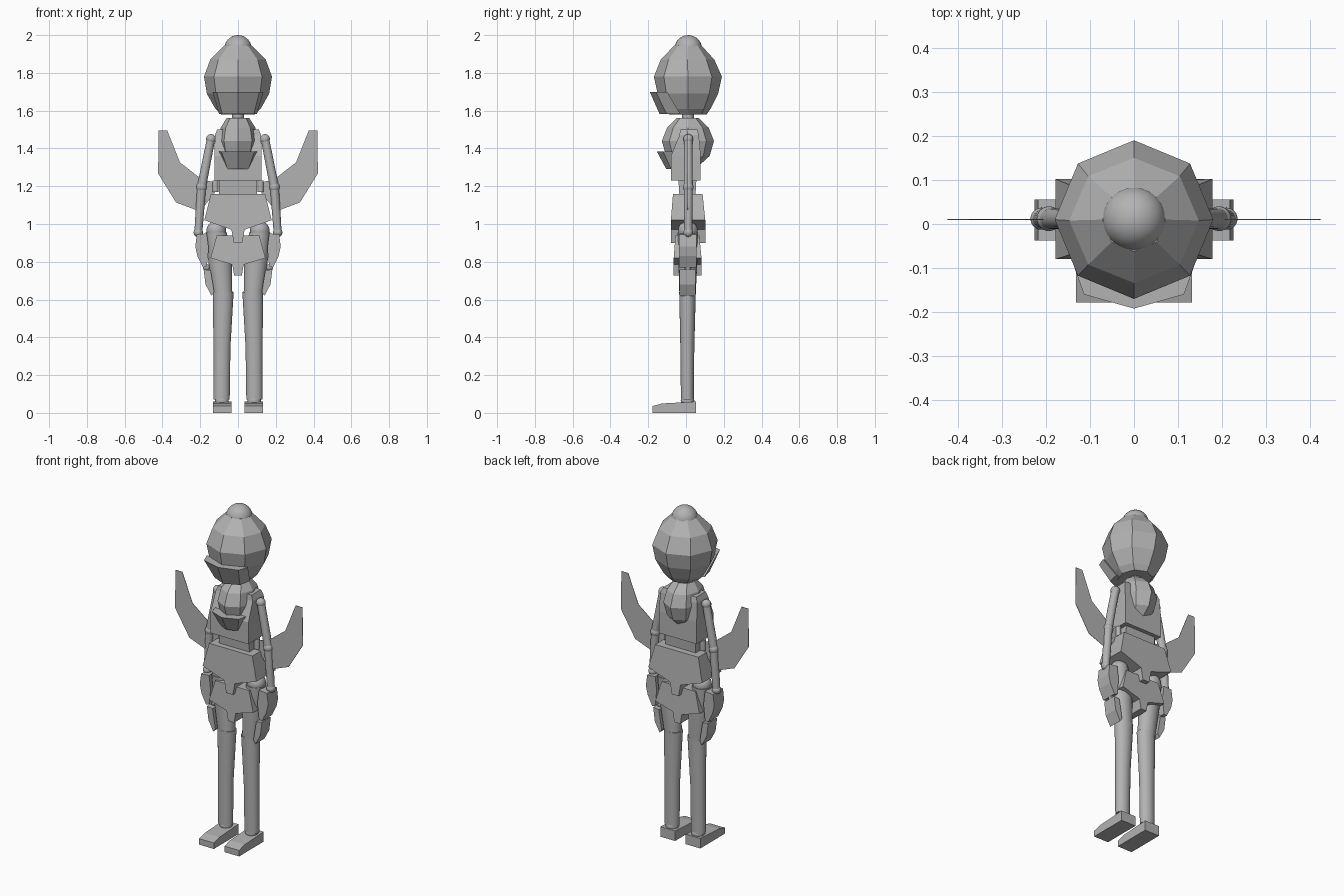
import bpy, bmesh, math
from mathutils import Vector

if "Cube" in bpy.data.objects:
    bpy.data.objects.remove(bpy.data.objects["Cube"])

grey = bpy.data.materials.new("plain grey")
grey.diffuse_color = (0.45, 0.45, 0.45, 1)
grey.use_nodes = True
grey.node_tree.nodes["Principled BSDF"].inputs["Base Color"].default_value = grey.diffuse_color


def make(name, bm, smooth=False):
    bmesh.ops.recalc_face_normals(bm, faces=bm.faces)
    me = bpy.data.meshes.new(name)
    bm.to_mesh(me)
    bm.free()
    me.materials.append(grey)
    for p in me.polygons:
        p.use_smooth = smooth
    ob = bpy.data.objects.new(name, me)
    bpy.context.collection.objects.link(ob)
    if smooth:
        bpy.ops.object.select_all(action='DESELECT')
        ob.select_set(True)
        bpy.context.view_layer.objects.active = ob
        bpy.ops.object.shade_smooth_by_angle(angle=math.radians(40))
    return ob


def bridge(bm, rings):
    """Skin a stack of point rings and cap both ends."""
    vs = [[bm.verts.new(p) for p in r] for r in rings]
    n = len(vs[0])
    for a, b in zip(vs, vs[1:]):
        for i in range(n):
            bm.faces.new((a[i], a[(i + 1) % n], b[(i + 1) % n], b[i]))
    bm.faces.new(vs[0])
    bm.faces.new(vs[-1])


def lathe(name, rings, n, smooth=False):
    """Rings are (x, y, z, rx, ry)."""
    bm = bmesh.new()
    bridge(bm, [[(x + rx * math.cos(2 * math.pi * i / n),
                  y + ry * math.sin(2 * math.pi * i / n), z) for i in range(n)]
                for x, y, z, rx, ry in rings])
    return make(name, bm, smooth)


def ball(name, c, r, squash=1):
    bm = bmesh.new()
    bmesh.ops.create_uvsphere(bm, u_segments=24, v_segments=14, radius=r)
    for v in bm.verts:
        v.co.z *= squash
        v.co += Vector(c)
    return make(name, bm, True)


def rod(name, a, b, r1, r2):
    a, b = Vector(a), Vector(b)
    bm = bmesh.new()
    bmesh.ops.create_cone(bm, cap_ends=True, segments=20, radius1=r1,
                          radius2=r2, depth=(b - a).length)
    rot = (b - a).to_track_quat('Z', 'Y')
    for v in bm.verts:
        v.co = rot @ v.co + (a + b) / 2
    return make(name, bm, True)


def plate(name, pts, y0, y1):
    """Front (x, z) outline extruded along y."""
    bm = bmesh.new()
    bridge(bm, [[(x, y, z) for x, z in pts] for y in (y0, y1)])
    return make(name, bm)


def block(name, levels):
    """Levels are (z, half width, y front, y back)."""
    bm = bmesh.new()
    bridge(bm, [[(-w, f, z), (w, f, z), (w, b, z), (-w, b, z)]
                for z, w, f, b in levels])
    return make(name, bm)


def visor(name, levels):
    """Faceted brim; levels are (z, half width, tip y, side y)."""
    bm = bmesh.new()
    bridge(bm, [[(-w, s, z), (-w * .84, t * .65 + s * .35, z), (0, t, z),
                 (w * .84, t * .65 + s * .35, z), (w, s, z)]
                for z, w, t, s in levels])
    return make(name, bm)


def mirrored(pts):
    return pts + [(-x, z) for x, z in reversed(pts)]


# head with visor and top knob
lathe("head", [(0, .01, 1.58, .09, .10), (0, .01, 1.61, .12, .12),
               (0, .01, 1.69, .165, .16), (0, .01, 1.78, .18, .18),
               (0, .008, 1.87, .147, .142), (0, .01, 1.945, .072, .072)], 8)
visor("visor", [(1.582, .10, -.14, -.03), (1.70, .135, -.192, -.10)])
ball("top_knob", (0, .012, 1.93), .072, .97)
rod("neck", (0, .01, 1.5), (0, .01, 1.6), .032, .032)

# chest shell repeats the head shape at a smaller size
lathe("chest_shell", [(0, .01, 1.31, .055, .06), (0, .01, 1.36, .088, .115),
                      (0, .01, 1.44, .105, .138), (0, .01, 1.51, .092, .11),
                      (0, .01, 1.56, .06, .06)], 8)
visor("chest_brim", [(1.292, .066, -.105, -.03), (1.385, .105, -.155, -.06)])

# torso and waist
block("torso", [(1.23, .125, -.08, .078), (1.36, .125, -.08, .078),
                (1.47, .122, -.035, .068), (1.50, .11, -.03, .06)])
block("waist", [(1.15, .10, -.035, .05), (1.235, .10, -.04, .055)])


# flared hip blocks with a centre tab
def hips(name, pts, f, b):
    ob = plate(name, mirrored(pts), f, b)
    top = pts[0][1]
    for v in ob.data.vertices:
        if abs(v.co.z - top) < .001:
            v.co.y *= .86
    return ob


hips("upper_hips", [(.143, 1.16), (.178, 1.02), (.035, .97), (.022, .90)],
     -.08, .102)
hips("lower_hips", [(.112, .94), (.146, .82), (.03, .785), (.02, .727)],
     -.065, .082)

for s, side in ((-1, "left"), (1, "right")):
    # wing, thin sheet
    plate(side + "_wing", [(s * x, z) for x, z in (
        (.42, 1.495), (.375, 1.495), (.307, 1.326), (.19, 1.235), (.12, 1.22),
        (.12, 1.17), (.20, 1.066), (.328, 1.114), (.423, 1.268))], .009, .011)
    rod(side + "_wing_hinge", (s * .12, .01, 1.17), (s * .12, .01, 1.23),
        .016, .016)

    # arm
    sh, el, wr = (s * .143, .012, 1.45), (s * .193, .012, 1.195), (s * .21, .012, .955)
    rod(side + "_upper_arm", sh, el, .022, .024)
    rod(side + "_forearm", el, wr, .024, .021)
    ball(side + "_shoulder", sh, .026)
    ball(side + "_elbow", el, .028)
    ball(side + "_wrist", wr, .025)

    # hand and fingers
    plate(side + "_palm", [(s * x, z) for x, z in (
        (.218, .945), (.165, .95), (.155, .87), (.165, .775), (.185, .77),
        (.215, .83), (.226, .88))], -.038, .056)
    ball(side + "_knuckle", (s * .167, .01, .77), .018)
    plate(side + "_fingers", [(s * x, z) for x, z in (
        (.182, .76), (.145, .755), (.126, .64), (.140, .62), (.172, .68))],
        -.034, .05)

    # leg
    ball(side + "_hip_joint", (s * .115, .01, .965), .052)
    lathe(side + "_thigh", [(s * .08, .008, .62, .05, .043),
                            (s * .095, .01, .80, .062, .05),
                            (s * .115, .01, .955, .056, .054)], 24, True)
    lathe(side + "_shin", [(s * .087, .007, .07, .043, .034),
                           (s * .085, .007, .35, .045, .037),
                           (s * .078, .008, .64, .055, .044)], 24, True)
    ball(side + "_ankle", (s * .085, .008, .065), .036)

    # wedge foot, side outline extruded across x
    bm = bmesh.new()
    bridge(bm, [[(s * x, y, z) for y, z in (
        (-.178, 0), (.053, 0), (.053, .06), (-.03, .055), (-.125, .05),
        (-.178, .036))] for x in (.035, .132)])
    make(side + "_foot", bm)
